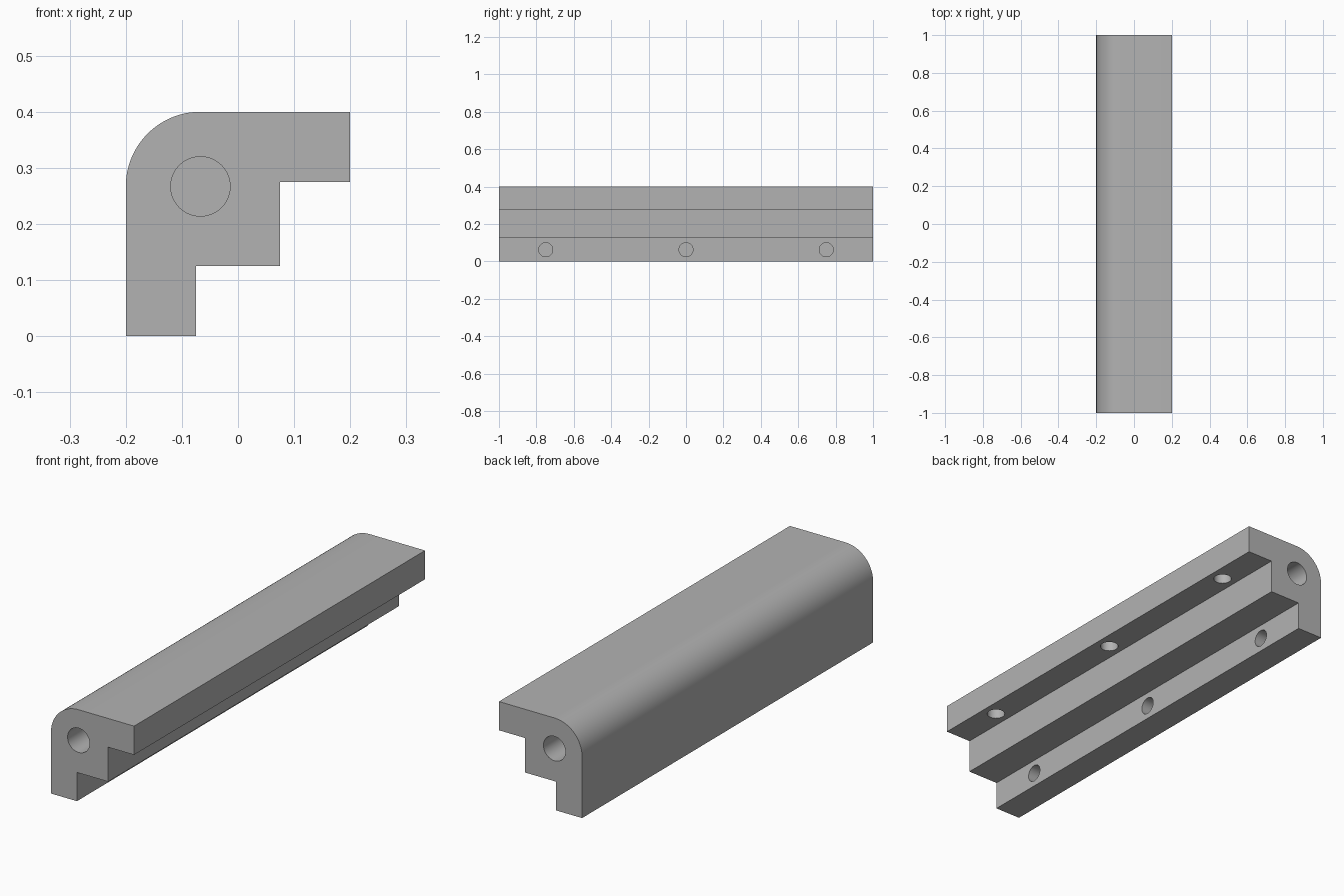
import bpy
import bmesh
from math import sin, cos, pi, radians
from mathutils import Matrix, Vector

cube = bpy.data.objects.get("Cube")
if cube:
    bpy.data.objects.remove(cube)

HALF, TOP, LENGTH = 0.2, 0.4, 2.0     # section half width, height, bar length
WALL, STEP = 0.125, 0.15              # flange thickness, step of the core
ROUND = 0.133                         # outer corner radius

steel = bpy.data.materials.new("plain_grey")
steel.use_nodes = True
grey = (0.45, 0.45, 0.45, 1)
steel.diffuse_color = grey
steel.node_tree.nodes["Principled BSDF"].inputs["Base Color"].default_value = grey


def make_object(name, bm):
    bmesh.ops.recalc_face_normals(bm, faces=bm.faces)
    mesh = bpy.data.meshes.new(name)
    bm.to_mesh(mesh)
    bm.free()
    mesh.materials.append(steel)
    obj = bpy.data.objects.new(name, mesh)
    bpy.context.collection.objects.link(obj)
    return obj


def add_drill(bm, mouth, direction, radius, depth):
    """Cylinder sunk into the bar, poking slightly out of the mouth."""
    d = Vector(direction)
    over = 0.02
    centre = Vector(mouth) + d * (depth - over) / 2
    turn = d.to_track_quat('Z', 'Y').to_matrix().to_4x4()
    bmesh.ops.create_cone(bm, cap_ends=True, segments=48, radius1=radius, radius2=radius,
                          depth=depth + over, matrix=Matrix.Translation(centre) @ turn)


# Stepped angle section with one rounded outer corner
inner = WALL - HALF
cx, cz = ROUND - HALF, TOP - ROUND
profile = [(-HALF, 0), (inner, 0), (inner, WALL), (inner + STEP, WALL),
           (inner + STEP, TOP - WALL), (HALF, TOP - WALL), (HALF, TOP)]
arc = 24
for i in range(arc + 1):
    a = pi / 2 * (1 + i / arc)
    profile.append((cx + ROUND * cos(a), cz + ROUND * sin(a)))

bm = bmesh.new()
face = bm.faces.new([bm.verts.new((x, -LENGTH / 2, z)) for x, z in profile])
swept = bmesh.ops.extrude_face_region(bm, geom=[face])["geom"]
bmesh.ops.translate(bm, vec=(0, LENGTH, 0),
                    verts=[v for v in swept if isinstance(v, bmesh.types.BMVert)])
bar = make_object("corner_bar", bm)

# Blind holes: one in each end, three in each flange
bm = bmesh.new()
for side in (-1, 1):
    add_drill(bm, (cx, side * LENGTH / 2, cz), (0, -side, 0), 0.053, 0.25)
for y in (-0.75, 0, 0.75):
    add_drill(bm, (inner, y, WALL / 2), (-1, 0, 0), 0.0375, 0.1)
    add_drill(bm, (HALF - WALL / 2, y, TOP - WALL), (0, 0, 1), 0.0375, 0.1)
drills = make_object("hole_cutter", bm)
drills.hide_render = True

cut = bar.modifiers.new("holes", 'BOOLEAN')
cut.operation = 'DIFFERENCE'
cut.solver = 'EXACT'
cut.object = drills
bpy.ops.object.select_all(action='DESELECT')
bar.select_set(True)
bpy.context.view_layer.objects.active = bar
bpy.ops.object.modifier_apply(modifier=cut.name)
bpy.data.objects.remove(drills)
bpy.ops.object.shade_smooth_by_angle(angle=radians(30))
